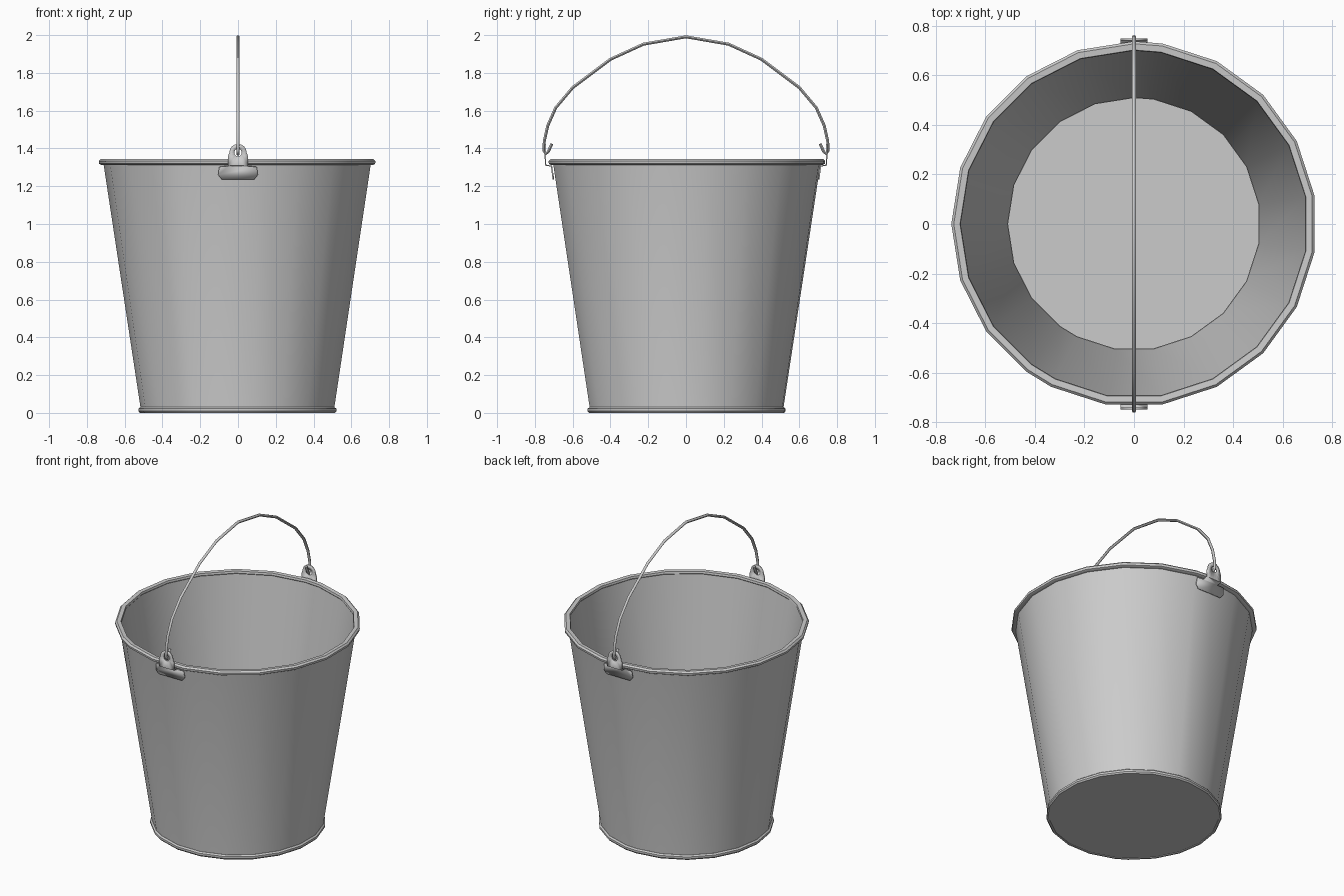
import bpy, bmesh
from math import sin, cos, pi, radians

if "Cube" in bpy.data.objects:
    bpy.data.objects.remove(bpy.data.objects["Cube"])

# Sides sit on a 9 degree grid, every second step, with two half-step seams
ANGLES = [radians(9 * k) for k in list(range(-13, 10, 2)) + list(range(10, 27, 2))]


def finish(name, bm, smooth=35):
    bmesh.ops.recalc_face_normals(bm, faces=bm.faces)
    me = bpy.data.meshes.new(name)
    bm.to_mesh(me)
    bm.free()
    ob = bpy.data.objects.new(name, me)
    bpy.context.collection.objects.link(ob)
    bpy.ops.object.select_all(action='DESELECT')
    bpy.context.view_layer.objects.active = ob
    ob.select_set(True)
    bpy.ops.object.shade_smooth_by_angle(angle=radians(smooth))
    return ob


def lathe(name, profile, closed=False, caps=False):
    bm = bmesh.new()
    rings = [[bm.verts.new((r * cos(a), r * sin(a), z)) for a in ANGLES] for r, z in profile]
    n = len(ANGLES)
    pairs = list(zip(rings, rings[1:]))
    if closed:
        pairs.append((rings[-1], rings[0]))
    for lo, hi in pairs:
        for i in range(n):
            j = (i + 1) % n
            bm.faces.new((lo[i], lo[j], hi[j], hi[i]))
    if caps:
        bm.faces.new(rings[0])
        bm.faces.new(rings[-1])
    return finish(name, bm)


# Tapered body: inner floor, inner wall, lip, outer wall, underside
lathe("bucket_body", [(0.508, 0.015), (0.702, 1.325), (0.713, 1.325),
                      (0.515, 0.02), (0.515, 0.004)], caps=True)

# Rolled top rim and bottom bead
lathe("rim", [(0.699, 1.328), (0.702, 1.341), (0.727, 1.343), (0.737, 1.333),
              (0.735, 1.319), (0.725, 1.313), (0.708, 1.314)], closed=True)
lathe("bottom_bead", [(0.508, 0.0), (0.52, 0.0), (0.527, 0.009),
                      (0.527, 0.022), (0.518, 0.03), (0.508, 0.03)], closed=True)


# Handle ears: holed tab above the rim, bent in to a plate on the wall
def ear(name, side):
    bm = bmesh.new()
    hole, outer = [], []
    cz, n = 1.378, 16
    for i in range(n):
        a = 2 * pi * i / n
        c, s = cos(a), sin(a)
        hole.append(bm.verts.new((0.02 * c, side * 0.744, cz + 0.02 * s)))
        if s > -1e-6:
            x, z = 0.046 * c, 0.046 * s
        else:
            k = min(0.054 / max(abs(c), 1e-6), 0.066 / abs(s))
            x, z = k * c, k * s
            if i in (10, 14):
                x, z = (0.054 if c > 0 else -0.054), -0.066
        outer.append(bm.verts.new((x, side * 0.744, cz + z)))
    for i in range(n):
        j = (i + 1) % n
        bm.faces.new((outer[i], outer[j], hole[j], hole[i]))

    def wall_y(z):
        return side * (0.513 + 0.2 * (z / 1.325) + 0.002)

    plate = [(0.054, 1.306), (0.1, 1.302), (0.105, 1.26), (0.085, 1.235),
             (-0.085, 1.235), (-0.105, 1.26), (-0.1, 1.302), (-0.054, 1.306)]
    pv = [bm.verts.new((x, wall_y(z), z)) for x, z in plate]
    bm.faces.new(pv)
    bm.faces.new([pv[0], pv[-1]] + outer[10:15])
    ob = finish(name, bm, 30)
    mod = ob.modifiers.new("thickness", 'SOLIDIFY')
    mod.thickness = 0.008
    mod.offset = 0


ear("front_ear", -1)
ear("back_ear", 1)

# Wire handle, mirrored half path ending in hooks through the ears
half = [(0.71, 1.425), (0.728, 1.385), (0.742, 1.37), (0.753, 1.39), (0.75, 1.44),
        (0.732, 1.52), (0.69, 1.615), (0.6, 1.722), (0.4, 1.872), (0.225, 1.952)]
path = half + [(0, 1.991)] + [(-y, z) for y, z in reversed(half)]
cu = bpy.data.curves.new("handle", 'CURVE')
cu.dimensions = '3D'
cu.bevel_depth = 0.009
cu.bevel_resolution = 1
cu.use_fill_caps = True
sp = cu.splines.new('POLY')
sp.points.add(len(path) - 1)
for p, (y, z) in zip(sp.points, path):
    p.co = (0, y, z, 1)
handle = bpy.data.objects.new("handle", cu)
bpy.context.collection.objects.link(handle)
bpy.ops.object.select_all(action='DESELECT')
bpy.context.view_layer.objects.active = handle
handle.select_set(True)
bpy.ops.object.convert(target='MESH')
bpy.ops.object.shade_smooth_by_angle(angle=radians(60))
